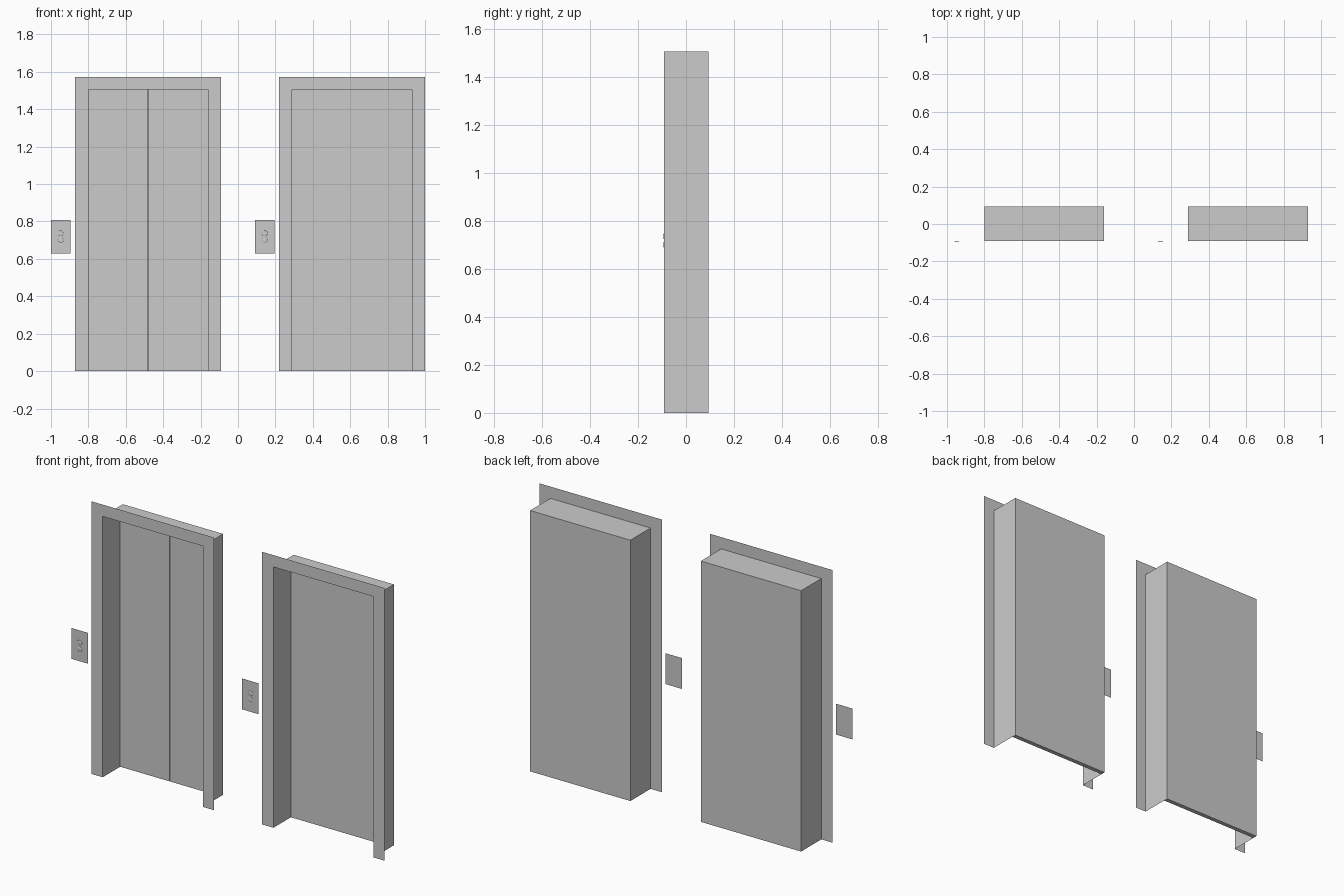
import bpy, bmesh, math
from mathutils import Matrix

if "Cube" in bpy.data.objects:
    bpy.data.objects.remove(bpy.data.objects["Cube"])

FRONT, BACK, DOOR = -0.091, 0.093, 0.067   # depths: wall plane, rear, door face
X0, X1, TOP = -0.80, -0.16, 1.505          # opening
F0, F1, FTOP = -0.872, -0.09, 1.573        # frame outline


def make(name, polys, dx):
    """Build an object from a few polygons, shifted along x."""
    bm = bmesh.new()
    for poly in polys:
        bm.faces.new([bm.verts.new((x + dx, y, z)) for x, y, z in poly])
    bmesh.ops.remove_doubles(bm, verts=bm.verts, dist=1e-5)
    return finish(name, bm)


def finish(name, bm):
    me = bpy.data.meshes.new(name)
    bm.to_mesh(me)
    bm.free()
    ob = bpy.data.objects.new(name, me)
    bpy.context.collection.objects.link(ob)
    return ob


def rect(x0, x1, z0, z1, y):
    return [(x0, y, z0), (x1, y, z0), (x1, y, z1), (x0, y, z1)]


def door(name, x0, x1, dx):
    bm = bmesh.new()
    bmesh.ops.create_cube(bm, size=1)
    y1 = BACK - 0.0005
    bm.transform(Matrix.Translation(((x0 + x1) / 2 + dx, (DOOR + y1) / 2, TOP / 2))
                 @ Matrix.Diagonal((x1 - x0, y1 - DOOR, TOP - 0.001, 1)))
    finish(name, bm)


def button(name, x, z, r=0.015, h=0.0025):
    """Shallow dome facing the front."""
    bm = bmesh.new()
    bmesh.ops.create_uvsphere(bm, u_segments=20, v_segments=12, radius=1)
    bmesh.ops.bisect_plane(bm, geom=bm.verts[:] + bm.edges[:] + bm.faces[:],
                           plane_co=(0, 0, 0), plane_no=(0, 0, 1), clear_inner=True)
    bm.transform(Matrix.Translation((x, FRONT, z)) @ Matrix.Rotation(math.pi / 2, 4, 'X')
                 @ Matrix.Diagonal((r, r, h, 1)))
    for f in bm.faces:
        f.smooth = True
    finish(name, bm)


for side, dx in (("left", 0.0), ("right", 1.09)):
    # Flat surround: two legs and a lintel
    make(side + "_door_frame", [
        [(F0, FRONT, 0), (X0, FRONT, 0), (X0, FRONT, TOP), (X1, FRONT, TOP),
         (X1, FRONT, 0), (F1, FRONT, 0), (F1, FRONT, FTOP), (F0, FRONT, FTOP)]], dx)
    # Recess shell: side walls, ceiling and rear, open at the floor
    make(side + "_recess", [
        [(X0, FRONT, 0), (X0, BACK, 0), (X0, BACK, TOP), (X0, FRONT, TOP)],
        [(X1, BACK, 0), (X1, FRONT, 0), (X1, FRONT, TOP), (X1, BACK, TOP)],
        [(X0, FRONT, TOP), (X0, BACK, TOP), (X1, BACK, TOP), (X1, FRONT, TOP)],
        rect(X1, X0, 0, TOP, BACK)], dx)
    # Sliding doors: split pair on the left, one wide leaf on the right
    mid = (X0 + X1) / 2 - 0.003
    if side == "left":
        door("left_door_leaf_a", X0, mid - 0.002, dx)
        door("left_door_leaf_b", mid + 0.002, X1, dx)
    else:
        door("right_door_leaf", X0, X1, dx)
    # Call panel with two round buttons
    make(side + "_call_panel", [rect(-1.0, -0.895, 0.63, 0.808, FRONT)], dx)
    button(side + "_up_button", -0.9475 + dx, 0.736)
    button(side + "_down_button", -0.9475 + dx, 0.700)
